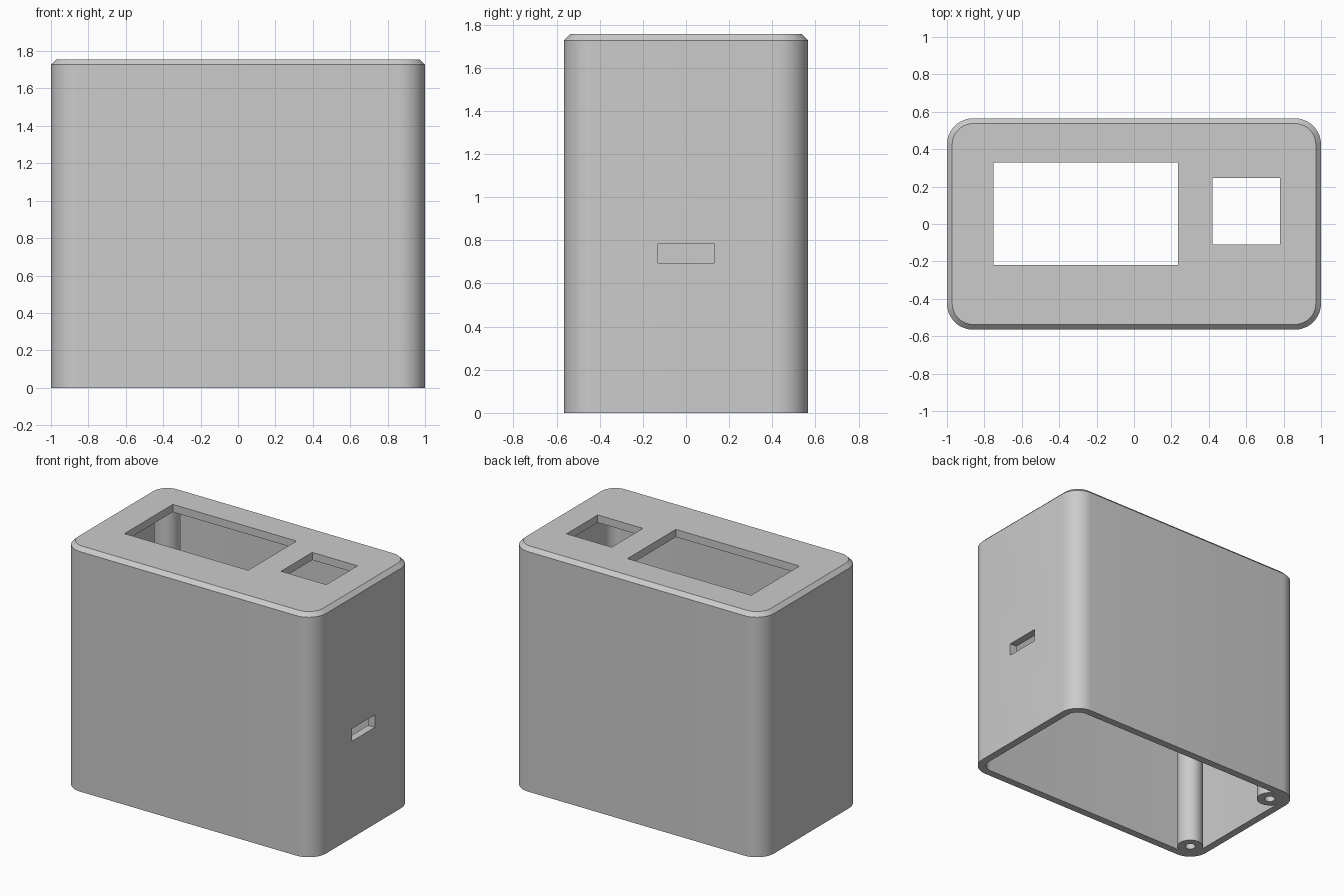
import bpy, bmesh, math

cube = bpy.data.objects.get("Cube")
if cube:
    bpy.data.objects.remove(cube, do_unlink=True)

HALF_X, HALF_Y, HEIGHT = 1.0, 0.565, 1.755
RADIUS, WALL, CHAMFER = 0.14, 0.055, 0.028

grey = bpy.data.materials.new("light grey plastic")
grey.use_nodes = True
colour = (0.6, 0.6, 0.6, 1)
grey.diffuse_color = colour
grey.node_tree.nodes["Principled BSDF"].inputs["Base Color"].default_value = colour


def rounded_outline(inset, steps=12):
    """Rounded rectangle, drawn inward from the outer wall by inset."""
    r = RADIUS - inset
    points = []
    for k, (sx, sy) in enumerate([(1, 1), (-1, 1), (-1, -1), (1, -1)]):
        for i in range(steps + 1):
            a = math.pi / 2 * (k + i / steps)
            points.append((sx * (HALF_X - RADIUS) + r * math.cos(a),
                           sy * (HALF_Y - RADIUS) + r * math.sin(a)))
    return points


def circle(x, y, r, steps=40):
    angles = [2 * math.pi * i / steps for i in range(steps)]
    return [(x + r * math.cos(a), y + r * math.sin(a)) for a in angles]


def rectangle(x0, x1, y0, y1):
    return [(x0, y0), (x1, y0), (x1, y1), (x0, y1)]


def loft(name, layers):
    """Closed solid through a stack of (outline, height) layers."""
    bm = bmesh.new()
    rings = [[bm.verts.new((x, y, z)) for x, y in pts] for pts, z in layers]
    n = len(rings[0])
    for low, high in zip(rings, rings[1:]):
        for i in range(n):
            j = (i + 1) % n
            bm.faces.new((low[i], low[j], high[j], high[i]))
    bm.faces.new(rings[0][::-1])
    bm.faces.new(rings[-1])
    bmesh.ops.recalc_face_normals(bm, faces=bm.faces)
    mesh = bpy.data.meshes.new(name)
    bm.to_mesh(mesh)
    bm.free()
    mesh.materials.append(grey)
    obj = bpy.data.objects.new(name, mesh)
    bpy.context.collection.objects.link(obj)
    return obj


def activate(obj):
    bpy.ops.object.select_all(action="DESELECT")
    obj.select_set(True)
    bpy.context.view_layer.objects.active = obj


def cut(obj, cutter):
    cutter.hide_render = True
    mod = obj.modifiers.new("cut", "BOOLEAN")
    mod.operation, mod.solver, mod.object = "DIFFERENCE", "EXACT", cutter
    activate(obj)
    bpy.ops.object.modifier_apply(modifier=mod.name)
    bpy.data.objects.remove(cutter, do_unlink=True)


def smooth(obj):
    activate(obj)
    bpy.ops.object.shade_smooth_by_angle(angle=math.radians(30))


# Outer case with a chamfered top rim, hollow and open underneath
case = loft("case", [(rounded_outline(0), 0),
                     (rounded_outline(0), HEIGHT - CHAMFER),
                     (rounded_outline(CHAMFER), HEIGHT)])
cut(case, loft("cavity", [(rounded_outline(WALL), -0.1),
                          (rounded_outline(WALL), HEIGHT - WALL)]))

# Large and small openings in the top
for opening in [(-0.75, 0.235, -0.22, 0.33), (0.42, 0.78, -0.11, 0.245)]:
    outline = rectangle(*opening)
    cut(case, loft("opening", [(outline, HEIGHT - 0.2), (outline, HEIGHT + 0.1)]))

# Slot through one end wall
slot = rectangle(HALF_X - 0.15, HALF_X + 0.1, -0.13, 0.13)
cut(case, loft("slot", [(slot, 0.695), (slot, 0.785)]))
smooth(case)

# Screw posts in the two corners of the other end
for side, label in [(-1, "front"), (1, "back")]:
    x, y = -(HALF_X - RADIUS), side * (HALF_Y - RADIUS)
    body = circle(x, y, 0.088)
    post = loft(label + "_screw_post", [(body, 0), (body, HEIGHT - WALL + 0.01)])
    bore = circle(x, y, 0.035)
    cut(post, loft("bore", [(bore, -0.1), (bore, 0.45)]))
    smooth(post)
